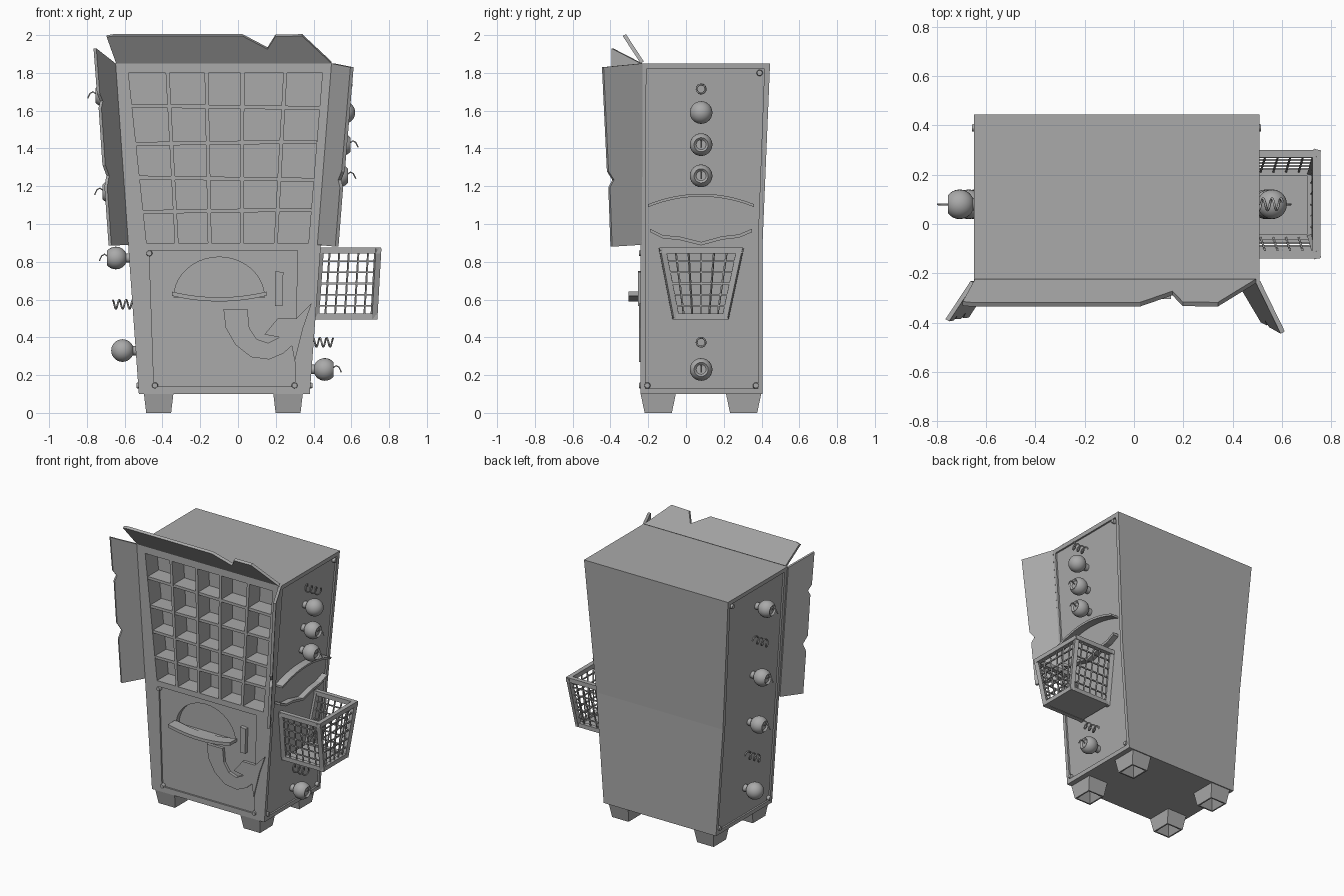
import bpy, bmesh, math
from mathutils import Vector, Matrix

if "Cube" in bpy.data.objects:
    bpy.data.objects.remove(bpy.data.objects["Cube"])

grey = bpy.data.materials.new("plain_grey")
grey.use_nodes = True
grey.diffuse_color = (0.4, 0.4, 0.4, 1)
grey.node_tree.nodes["Principled BSDF"].inputs["Base Color"].default_value = (0.4, 0.4, 0.4, 1)

FRONT, LOW, MID, TOP = -0.24, 0.1, 0.89, 1.85
BALL_Y = 0.08


def wall(s, z):
    """x of the leaning side wall at height z"""
    t = (z - LOW) / (TOP - LOW)
    return 0.38 + 0.13 * t if s > 0 else -0.525 - 0.125 * t


def add(name, data):
    data.materials.append(grey)
    ob = bpy.data.objects.new(name, data)
    bpy.context.collection.objects.link(ob)
    return ob


def finish(name, bm):
    bmesh.ops.recalc_face_normals(bm, faces=bm.faces)
    me = bpy.data.meshes.new(name)
    bm.to_mesh(me)
    bm.free()
    return add(name, me)


def prism(bm, pts, vec):
    a = [bm.verts.new(p) for p in pts]
    b = [bm.verts.new(Vector(p) + Vector(vec)) for p in pts]
    bm.faces.new(a)
    bm.faces.new(b[::-1])
    for i in range(len(a)):
        j = (i + 1) % len(a)
        bm.faces.new((a[i], b[i], b[j], a[j]))


def slab(name, pts, vec):
    bm = bmesh.new()
    prism(bm, pts, vec)
    return finish(name, bm)


def beam(bm, a, b, w):
    a, b = Vector(a), Vector(b)
    d = b - a
    m = Matrix.Translation((a + b) / 2) @ d.to_track_quat('Z', 'Y').to_matrix().to_4x4()
    bmesh.ops.create_cube(bm, size=1, matrix=m @ Matrix.Diagonal((w, w, d.length + w * 0.9, 1)))


def tube(name, pts, r):
    cu = bpy.data.curves.new(name, 'CURVE')
    cu.dimensions = '3D'
    cu.bevel_depth = r
    cu.bevel_resolution = 1
    sp = cu.splines.new('POLY')
    sp.points.add(len(pts) - 1)
    for p, q in zip(sp.points, pts):
        p.co = (*q, 1)
    return add(name, cu)


def recess(bm, outer, inner, d):
    """framed panel: flat rim, step inward, flat floor"""
    rings = [outer, inner, [Vector(p) + Vector(d) for p in inner]]
    rings = [[bm.verts.new(p) for p in r] for r in rings]
    n = len(outer)
    for r, q in zip(rings, rings[1:]):
        for i in range(n):
            j = (i + 1) % n
            bm.faces.new((r[i], r[j], q[j], q[i]))
    bm.faces.new(rings[2])


# Cabinet body with recessed sides, door and shelf opening
bm = bmesh.new()
SIDE = [(FRONT, LOW), (0.405, LOW), (0.405, MID), (0.445, TOP), (FRONT, TOP), (FRONT, MID)]
SIDE_IN = [(-0.215, 0.13), (0.38, 0.13), (0.38, MID), (0.415, 1.82), (-0.21, 1.82), (-0.215, MID)]
for s in (-1, 1):
    recess(bm, [(wall(s, z), y, z) for y, z in SIDE],
           [(wall(s, z), y, z) for y, z in SIDE_IN], (-0.012 * s, 0, 0))


def front_quad(z0, z1):
    return [(wall(s, z), FRONT, z) for s, z in ((-1, z0), (1, z0), (1, z1), (-1, z1))]


recess(bm, front_quad(LOW, MID), [(x, FRONT, z) for x, z in
       ((-0.445, 0.14), (0.30, 0.14), (0.315, 0.86), (-0.47, 0.86))], (0, 0.012, 0))
recess(bm, front_quad(MID, TOP), [(x, FRONT, z) for x, z in
       ((-0.484, 0.9), (0.373, 0.9), (0.447, 1.8), (-0.58, 1.8))], (0, 0.13, 0))
for i, j in ((0, 1), (1, 2), (2, 3), (3, 4)):
    bm.faces.new([bm.verts.new((wall(s, z), y, z)) for s, (y, z) in
                  ((-1, SIDE[i]), (1, SIDE[i]), (1, SIDE[j]), (-1, SIDE[j]))])
bmesh.ops.remove_doubles(bm, verts=bm.verts, dist=0.0005)
body = finish("cabinet_body", bm)

# Half-round hatch cut into the door
arc = [math.pi * i / 20 for i in range(21)]
cutter = slab("hatch_cutter", [(-0.1 + 0.24 * math.cos(a), -0.27, 0.61 + 0.215 * math.sin(a))
                               for a in arc], (0, 0.08, 0))
cutter.hide_render = True
mod = body.modifiers.new("hatch", 'BOOLEAN')
mod.operation = 'DIFFERENCE'
mod.object = cutter
bpy.context.view_layer.objects.active = body
bpy.ops.object.modifier_apply(modifier=mod.name)
bpy.data.objects.remove(cutter)

# Shelf dividers, slightly crooked
bm = bmesh.new()
W = 0.01
for top, low in ((-0.373, -0.325), (-0.167, -0.15), (0.024, 0.02), (0.25, 0.2)):
    prism(bm, [(top - W, FRONT, 1.8), (top + W, FRONT, 1.8),
               (low + W, FRONT, 0.9), (low - W, FRONT, 0.9)], (0, 0.13, 0))
for k, z in enumerate((1.62, 1.43, 1.24, 1.07)):
    t = (z - 0.9) / 0.9
    l, r, tilt = -0.484 - 0.096 * t, 0.373 + 0.074 * t, 0.006 * (-1) ** k
    prism(bm, [(l, FRONT + 0.004, z - W + tilt), (r, FRONT + 0.004, z - W - tilt),
               (r, FRONT + 0.004, z + W - tilt), (l, FRONT + 0.004, z + W + tilt)], (0, 0.125, 0))
finish("shelf_dividers", bm)

# Door fittings
ts = [-1 + i / 8 for i in range(17)]
lip = [(-0.1 + 0.25 * t, 0.59 + 0.03 * t * t) for t in ts]
slab("hatch_tray", [(x, -0.22, z) for x, z in lip] +
     [(x, -0.22, z + 0.022) for x, z in lip[::-1]], (0, -0.085, 0))
slab("coin_slot", [(x, -0.225, z) for x, z in
     ((0.195, 0.565), (0.235, 0.565), (0.24, 0.745), (0.195, 0.75))], (0, -0.03, 0))
ARROW = [(-0.077, 0.55), (-0.065, 0.45), (-0.013, 0.36), (0.07, 0.295), (0.165, 0.283), (0.24, 0.315),
         (0.285, 0.355), (0.30, 0.27), (0.345, 0.45), (0.39, 0.58), (0.31, 0.50), (0.21, 0.50),
         (0.14, 0.415), (0.22, 0.40), (0.16, 0.37), (0.10, 0.39), (0.06, 0.45), (0.05, 0.55)]
slab("curved_arrow", [(x, -0.227, z) for x, z in ARROW], (0, -0.022, 0))

# Corner bolts on door and sides
bm = bmesh.new()


def bolt(pos, axis):
    m = Matrix.Translation(pos) @ Vector(axis).to_track_quat('Z', 'Y').to_matrix().to_4x4()
    bmesh.ops.create_cone(bm, cap_ends=True, segments=12, radius1=0.018, radius2=0.014,
                          depth=0.03, matrix=m)


for x, z in ((-0.47, 0.845), (-0.44, 0.145), (0.30, 0.145)):
    bolt((x, FRONT + 0.005, z), (0, -1, 0))
for s in (-1, 1):
    for y, z in ((0.39, 1.8), (-0.205, 0.145), (0.37, 0.145)):
        bolt((wall(s, z) - 0.005 * s, y, z), (s, 0, 0))
finish("corner_bolts", bm)


# Open flaps with torn edges; u runs out from the hinge, v runs up
def flap(name, corners, uv, vec):
    a, b, c, d = (Vector(p) for p in corners)
    slab(name, [a.lerp(b, u).lerp(d.lerp(c, u), v) for u, v in uv], vec)


flap("right_edge_flap", [(0.42, FRONT, 0.89), (0.515, -0.40, 0.88), (0.595, -0.445, 1.83), (0.495, FRONT, 1.85)],
     [(0, 0), (1, 0), (0.98, 0.33), (0.85, 0.37), (1, 0.42), (1, 1), (0, 1)], (0.017, 0.009, 0))
flap("left_edge_flap", [(-0.58, FRONT, 0.89), (-0.67, -0.38, 0.885), (-0.75, -0.395, 1.93), (-0.648, FRONT, 1.85)],
     [(0, 0), (1, 0), (0.98, 0.3), (0.82, 0.36), (1, 0.41), (0.97, 0.7), (0.86, 0.74), (1, 0.77), (1, 1), (0, 1)],
     (-0.015, 0.009, 0))
slab("top_flap", [(x, FRONT - 0.095 * v, TOP + 0.145 * v) for x, v in
     ((-0.645, 0), (-0.695, 0.96), (-0.66, 1), (0.024, 1), (0.156, 0.52), (0.198, 0.98), (0.34, 1), (0.495, 0))],
     (0, 0.017, 0.01))

# Side ledges above the basket
for name, pts, h, out in (
        ("curved_ledge", [(BALL_Y + 0.28 * t, 1.16 - 0.055 * t * t) for t in ts], 0.015, 0.06),
        ("wavy_ledge", [(-0.19, 0.975), (-0.12, 0.94), (-0.04, 0.935), (0.08, 0.905),
                        (0.19, 0.935), (0.28, 0.945), (0.35, 0.975)], 0.018, 0.045)):
    ring = pts + [(y, z - h) for y, z in pts[::-1]]
    slab(name, [(wall(1, z) - 0.015, y, z) for y, z in ring], (out, 0, 0))

# Wire basket with solid floor
t_in, t_out, b_in, b_out = 0.435, 0.74, 0.41, 0.72
zt, zb = 0.86, 0.51
top = [Vector(p) for p in ((t_in, -0.123, zt), (t_out, -0.123, zt), (t_out, 0.285, zt), (t_in, 0.285, zt))]
low = [Vector(p) for p in ((b_in, -0.055, zb), (b_out, -0.055, zb), (b_out, 0.21, zb), (b_in, 0.21, zb))]
frame, wires = bmesh.new(), bmesh.new()
for i in range(4):
    beam(frame, top[i], low[i], 0.03)
for i in range(3):
    beam(frame, top[i], top[i + 1], 0.032)
    beam(frame, low[i], low[i + 1], 0.03)
    for k in range(1, 6):
        f = k / 6
        beam(wires, top[i].lerp(top[i + 1], f), low[i].lerp(low[i + 1], f), 0.008)
        beam(wires, top[i].lerp(low[i], f), top[i + 1].lerp(low[i + 1], f), 0.008)
prism(frame, low, (0, 0, -0.012))
finish("basket_frame", frame)
finish("basket_wires", wires)

# Balls and springs on the sides
balls = []


def ball(s, z, hollow):
    bm = bmesh.new()
    r = 0.06
    bmesh.ops.create_uvsphere(bm, u_segments=24, v_segments=14, radius=r,
                              matrix=Matrix.Rotation(math.pi / 2, 4, 'Y'))
    for v in bm.verts:
        if hollow and v.co.x * s > 0.88 * r:
            v.co.x = s * 0.6 * r
    bmesh.ops.create_cone(bm, cap_ends=True, segments=16, radius1=0.025, radius2=0.025, depth=0.04,
                          matrix=Matrix.Translation((-s * 0.068, 0, 0)) @ Matrix.Rotation(math.pi / 2, 4, 'Y'))
    c = Vector((wall(s, z) + s * 0.07, BALL_Y, z))
    bmesh.ops.translate(bm, verts=bm.verts, vec=c)
    balls.append(finish("side_ball", bm))
    if hollow:
        tube("ball_curl", [c + Vector((s * x, 0, h)) for x, h in
                           ((0.03, 0), (0.06, 0.02), (0.075, 0.012), (0.088, -0.015))], 0.004)


def spring(s, z):
    tube("side_spring", [(wall(s, z) + s * (-0.012 + 0.115 * i / 40),
                          BALL_Y + 0.024 * math.cos(i * 0.5), z + 0.024 * math.sin(i * 0.5))
                         for i in range(41)], 0.005)


for s, z, hollow in ((1, 1.59, False), (1, 1.42, True), (1, 1.255, True), (1, 0.23, True),
                     (-1, 1.68, True), (-1, 1.17, True), (-1, 0.82, True), (-1, 0.33, False)):
    ball(s, z, hollow)
for s, z in ((1, 1.715), (1, 0.374), (-1, 1.43), (-1, 0.575)):
    spring(s, z)
bpy.ops.object.select_all(action='DESELECT')
for ob in balls:
    ob.select_set(True)
bpy.context.view_layer.objects.active = balls[0]
bpy.ops.object.shade_smooth_by_angle(angle=math.radians(35))

# Tapered feet, hollow underneath
bm = bmesh.new()
for cx in (-0.42, 0.265):
    for cy in (-0.147, 0.305):
        rings = [[bm.verts.new((cx + sx * a, cy + sy * b, z)) for sx, sy in ((-1, -1), (1, -1), (1, 1), (-1, 1))]
                 for a, b, z in ((0.078, 0.093, LOW), (0.066, 0.072, 0), (0.056, 0.062, 0), (0.02, 0.02, 0.07))]
        for p, q in zip(rings, rings[1:]):
            for i in range(4):
                j = (i + 1) % 4
                bm.faces.new((p[i], p[j], q[j], q[i]))
        bm.faces.new(rings[0])
        bm.faces.new(rings[-1])
finish("feet", bm)
